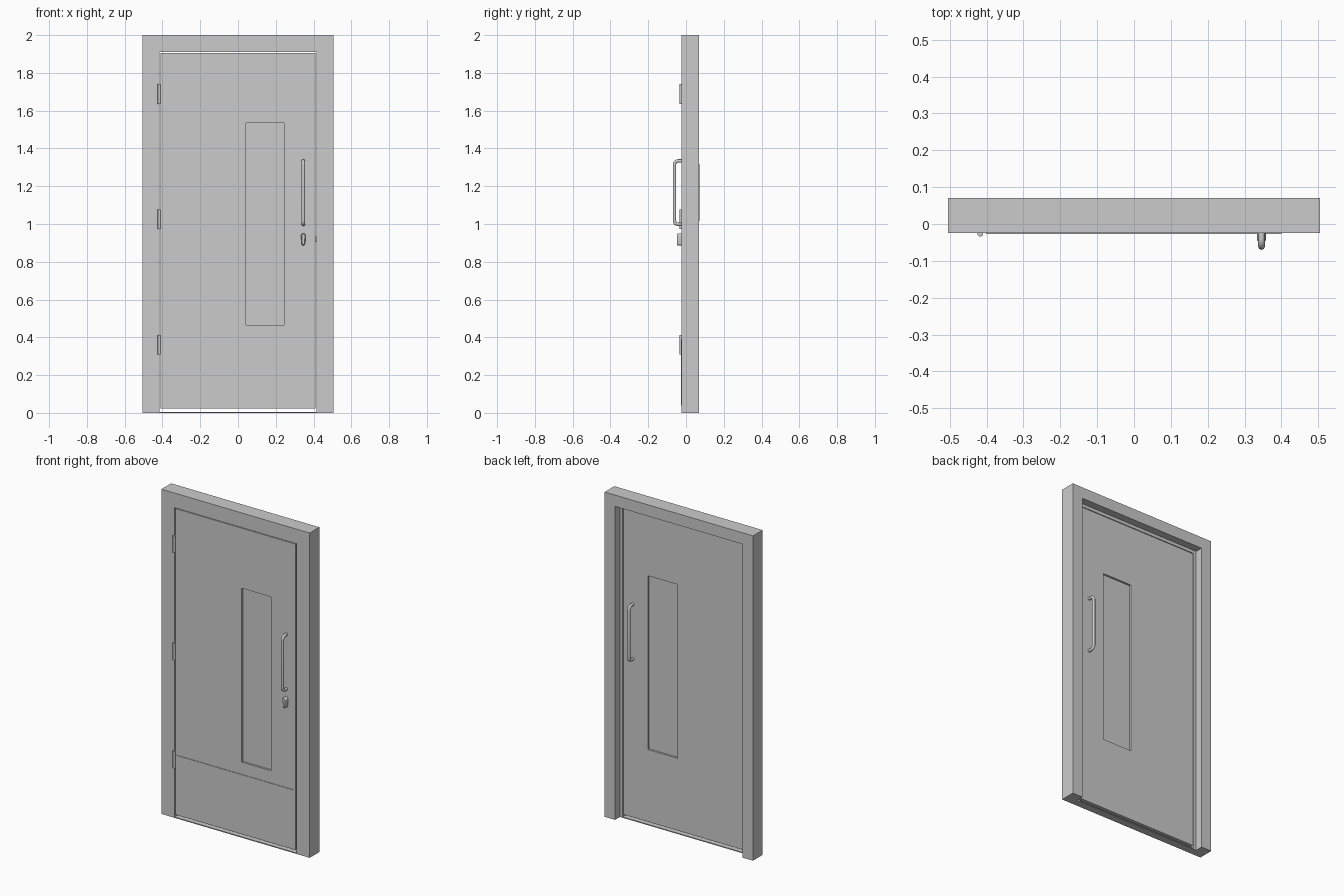
import bpy, bmesh, math

if "Cube" in bpy.data.objects:
    bpy.data.objects.remove(bpy.data.objects["Cube"])

grey = bpy.data.materials.new("grey_paint")
grey.diffuse_color = (0.6, 0.6, 0.6, 1)
grey.use_nodes = True
grey.node_tree.nodes["Principled BSDF"].inputs["Base Color"].default_value = grey.diffuse_color


def make(name, bm, smooth=False):
    bmesh.ops.recalc_face_normals(bm, faces=bm.faces)
    me = bpy.data.meshes.new(name)
    bm.to_mesh(me)
    bm.free()
    me.materials.append(grey)
    ob = bpy.data.objects.new(name, me)
    bpy.context.collection.objects.link(ob)
    if smooth:
        bpy.ops.object.select_all(action='DESELECT')
        ob.select_set(True)
        bpy.context.view_layer.objects.active = ob
        bpy.ops.object.shade_smooth_by_angle(angle=math.radians(40))
    return ob


def skin(name, loops, closed=False, caps=False, smooth=False):
    """Join equal-length point loops with quads."""
    bm = bmesh.new()
    rows = [[bm.verts.new(p) for p in loop] for loop in loops]
    pairs = list(zip(rows, rows[1:])) + ([(rows[-1], rows[0])] if closed else [])
    for a, b in pairs:
        for i in range(len(a)):
            j = (i + 1) % len(a)
            bm.faces.new((a[i], a[j], b[j], b[i]))
    if caps:
        bm.faces.new(rows[0])
        bm.faces.new(rows[-1])
    return make(name, bm, smooth)


def rect(x0, x1, z0, z1, y):
    return [(x0, y, z0), (x1, y, z0), (x1, y, z1), (x0, y, z1)]


def box(name, x0, x1, y0, y1, z0, z1):
    return skin(name, [rect(x0, x1, z0, z1, y0), rect(x0, x1, z0, z1, y1)], caps=True)


FRONT, BACK = -0.024, 0.023

# Frame: rebated section swept up, across and down with mitred corners
section = [(0, FRONT), (0.09, FRONT), (0.09, BACK), (0.07, BACK), (0.07, 0.07), (0, 0.07)]
W = 0.505
skin("door_frame", [
    [(-W + d, y, 0) for d, y in section],
    [(-W + d, y, 2 - d) for d, y in section],
    [(W - d, y, 2 - d) for d, y in section],
    [(W - d, y, 0) for d, y in section]], caps=True)

# Leaf with a tall window opening
leaf = (-0.41, 0.409, 0.022, 1.906)
window = (0.042, 0.243, 0.466, 1.536)
skin("door_leaf", [rect(*window, FRONT), rect(*leaf, FRONT),
                   rect(*leaf, BACK), rect(*window, BACK)], closed=True)
x0, x1, z0, z1 = window
box("window_pane", x0, x1, -0.012, 0.011, z0, z1)

# Plates, threshold and latch
box("kick_plate", -0.402, 0.4, -0.027, FRONT, 0.04, 0.39)
box("threshold", -0.415, 0.415, FRONT, BACK, 0, 0.006)
box("latch_bolt", 0.4, 0.416, -0.012, 0.006, 0.905, 0.935)

# Hinge barrels
for i, z in enumerate((0.361, 1.026, 1.688)):
    loops = [[(-0.417 + 0.008 * math.cos(a), -0.026 + 0.008 * math.sin(a), z + h)
              for a in [k * math.tau / 16 for k in range(16)]] for h in (-0.052, 0.052)]
    skin(f"hinge_{i + 1}", loops, caps=True, smooth=True)


# Pull handles: round bar with curved corners
def pull(name, face, reach):
    s = 1 if reach > face else -1
    r, lo, hi = 0.02, 0.998, 1.334
    pts = [(face, lo)]
    for cz, a0 in ((lo + r, -90), (hi - r, 0)):
        for k in range(7):
            a = math.radians(a0 + 15 * k)
            pts.append((reach - s * r + s * r * math.cos(a), cz + r * math.sin(a)))
    pts.append((face, hi))
    loops = []
    for i, (y, z) in enumerate(pts):
        ya, za = pts[max(i - 1, 0)]
        yb, zb = pts[min(i + 1, len(pts) - 1)]
        n = math.hypot(yb - ya, zb - za)
        ty, tz = (yb - ya) / n, (zb - za) / n
        ring = []
        for k in range(16):
            a = k * math.tau / 16
            u, v = 0.009 * math.cos(a), 0.009 * math.sin(a)
            ring.append((0.346 + u, y - tz * v, z + ty * v))
        loops.append(ring)
    skin(name, loops, caps=True, smooth=True)


pull("front_pull", FRONT, -0.061)
pull("back_pull", BACK, 0.0615)

# Lock cover: tapered teardrop, wide at the top
def teardrop(y, inset):
    pts = []
    for cz, r, a0 in ((0.938, 0.0125, 0), (0.896, 0.0095, 180)):
        for k in range(9):
            a = math.radians(a0 + 22.5 * k)
            pts.append((0.346 + (r - inset) * math.cos(a), y, cz + (r - inset) * math.sin(a)))
    return pts


skin("lock_cover", [teardrop(FRONT, 0), teardrop(-0.043, 0), teardrop(-0.048, 0.004)],
     caps=True, smooth=True)
